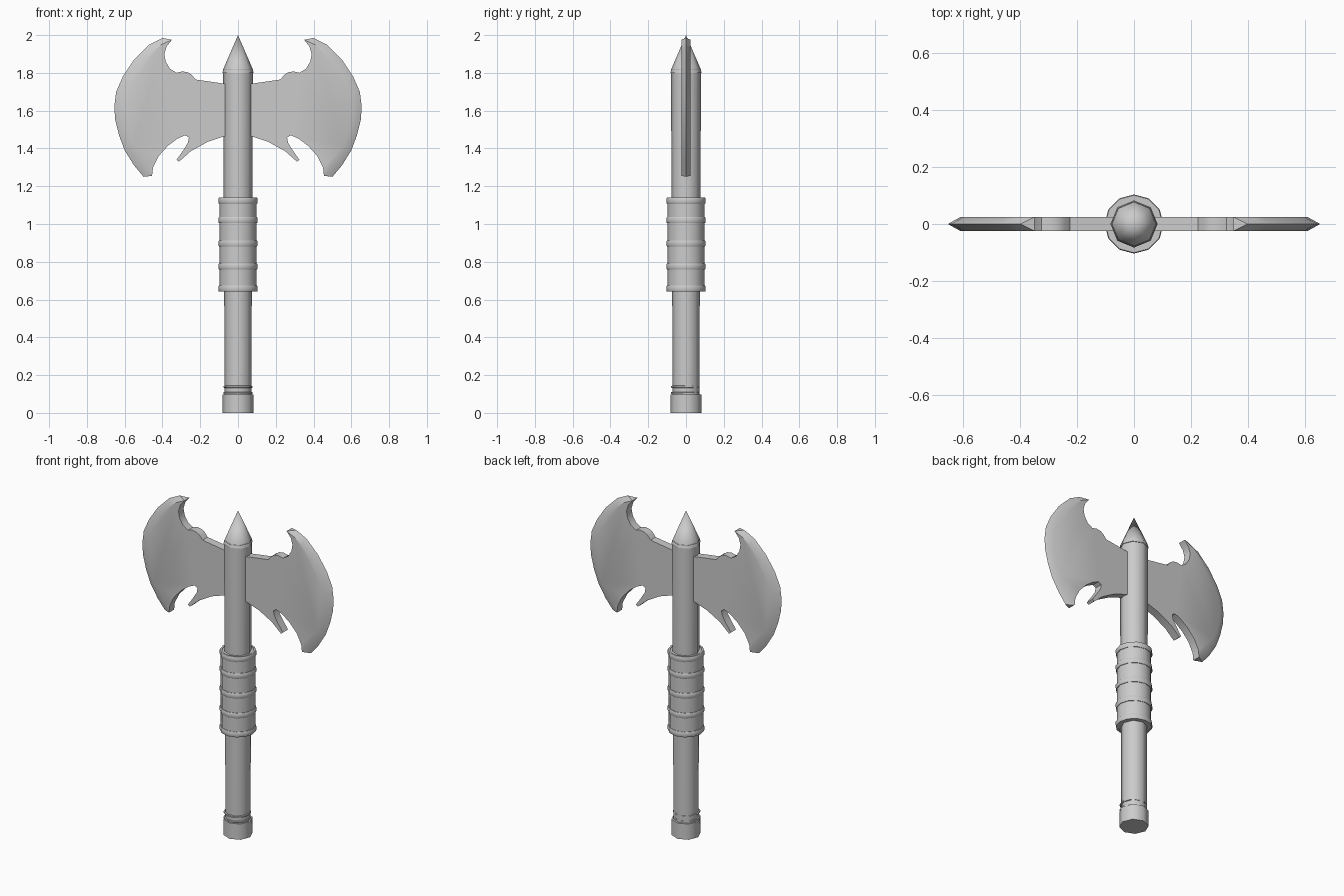
import bpy, bmesh, math

if "Cube" in bpy.data.objects:
    bpy.data.objects.remove(bpy.data.objects["Cube"])

steel = bpy.data.materials.new("grey_steel")
steel.diffuse_color = (0.6, 0.6, 0.6, 1)
steel.use_nodes = True
steel.node_tree.nodes["Principled BSDF"].inputs["Base Color"].default_value = steel.diffuse_color


def finish(name, bm, angle):
    bmesh.ops.recalc_face_normals(bm, faces=bm.faces[:])
    me = bpy.data.meshes.new(name)
    bm.to_mesh(me)
    bm.free()
    me.materials.append(steel)
    me.shade_smooth()
    me.set_sharp_from_angle(angle=math.radians(angle))
    ob = bpy.data.objects.new(name, me)
    bpy.context.collection.objects.link(ob)
    return ob


def lathe(name, profile, sides, turn=0.0, closed=False):
    """Spin (radius, z) points about z; closed makes a ring, otherwise ends are capped."""
    bm = bmesh.new()
    rows = []
    for r, z in profile:
        if r == 0:
            rows.append([bm.verts.new((0, 0, z))] * sides)
            continue
        angs = [turn + 2 * math.pi * i / sides for i in range(sides)]
        rows.append([bm.verts.new((r * math.cos(a), r * math.sin(a), z)) for a in angs])
    pairs = list(zip(rows, rows[1:])) + ([(rows[-1], rows[0])] if closed else [])
    for a, b in pairs:
        for i in range(sides):
            j = (i + 1) % sides
            quad = list(dict.fromkeys((a[i], a[j], b[j], b[i])))
            bm.faces.new(quad)
    if not closed:
        for (r, z), row in ((profile[0], rows[0]), (profile[-1], rows[-1])):
            if r > 0:
                bm.faces.new(row)
    return finish(name, bm, 50)


# Handle: pommel, tapered shaft, pointed cap
lathe("pommel", [(0.083, 0), (0.083, 0.097)], 8)
lathe("shaft", [(0.072, 0.05), (0.073, 0.7), (0.077, 1.1), (0.079, 1.82)], 8)
lathe("spike_cap", [(0.083, 1.80), (0.076, 1.825), (0, 2.0)], 8)

# Grip with five raised bands
lathe("grip", [(0.098, 0.645), (0.098, 1.135)], 12)
for k, z in enumerate((0.658, 0.775, 0.897, 1.02, 1.123)):
    lathe(f"grip_band_{k + 1}",
          [(0.09, z - 0.016), (0.101, z - 0.016), (0.104, z - 0.010),
           (0.104, z + 0.010), (0.101, z + 0.016), (0.09, z + 0.016)], 12, closed=True)

# Thin wire loops above the pommel, sitting slightly forward
for k, z in enumerate((0.105, 0.138)):
    loop = lathe(f"wire_loop_{k + 1}",
                 [(0.070, z - 0.006), (0.077, z - 0.004), (0.077, z + 0.004), (0.070, z + 0.006)],
                 10, closed=True)
    loop.location.y = -0.006

# Blade outline: back contour runs from the lower horn round the shaft to the upper horn
BACK = [(0.455, 1.255), (0.45, 1.30), (0.42, 1.36), (0.37, 1.415), (0.32, 1.452),
        (0.28, 1.47), (0.26, 1.458), (0.265, 1.43), (0.29, 1.39), (0.325, 1.34),
        (0.312, 1.33), (0.25, 1.385), (0.16, 1.435), (0.04, 1.475),
        (0.04, 1.738), (0.225, 1.765), (0.245, 1.79), (0.265, 1.803), (0.295, 1.808),
        (0.325, 1.80), (0.36, 1.822), (0.383, 1.86), (0.39, 1.90), (0.378, 1.94), (0.35, 1.975)]
# Cutting ridge and the inner line where its bevel starts, top to bottom
RIDGE = [(0.40, 1.985), (0.47, 1.95), (0.55, 1.87), (0.61, 1.78), (0.645, 1.70), (0.655, 1.62),
         (0.65, 1.55), (0.63, 1.47), (0.60, 1.39), (0.55, 1.31), (0.50, 1.25)]
INNER = [(0.405, 1.95), (0.45, 1.915), (0.515, 1.845), (0.565, 1.765), (0.598, 1.69), (0.61, 1.62),
         (0.605, 1.555), (0.587, 1.485), (0.558, 1.41), (0.515, 1.34), (0.475, 1.29)]
HALF = 0.025


def blade(name, s):
    bm = bmesh.new()

    def put(pts, y):
        return [bm.verts.new((s * x, y, z)) for x, z in pts]

    ridge = put(RIDGE, 0)
    fronts = []
    for y in (-HALF, HALF):
        back, inner = put(BACK, y), put(INNER, y)
        bm.faces.new(back + inner)
        # Bevel from the flat cheek to the ridge, closed at both horns
        for i in range(len(ridge) - 1):
            bm.faces.new((inner[i], inner[i + 1], ridge[i + 1], ridge[i]))
        bm.faces.new((back[-1], inner[0], ridge[0]))
        bm.faces.new((inner[-1], back[0], ridge[-1]))
        fronts.append(back)
    a, b = fronts
    for i in range(len(a) - 1):
        bm.faces.new((a[i], a[i + 1], b[i + 1], b[i]))
    bm.faces.new((a[-1], b[-1], ridge[0]))
    bm.faces.new((a[0], b[0], ridge[-1]))
    finish(name, bm, 35)


blade("right_blade", 1)
blade("left_blade", -1)
